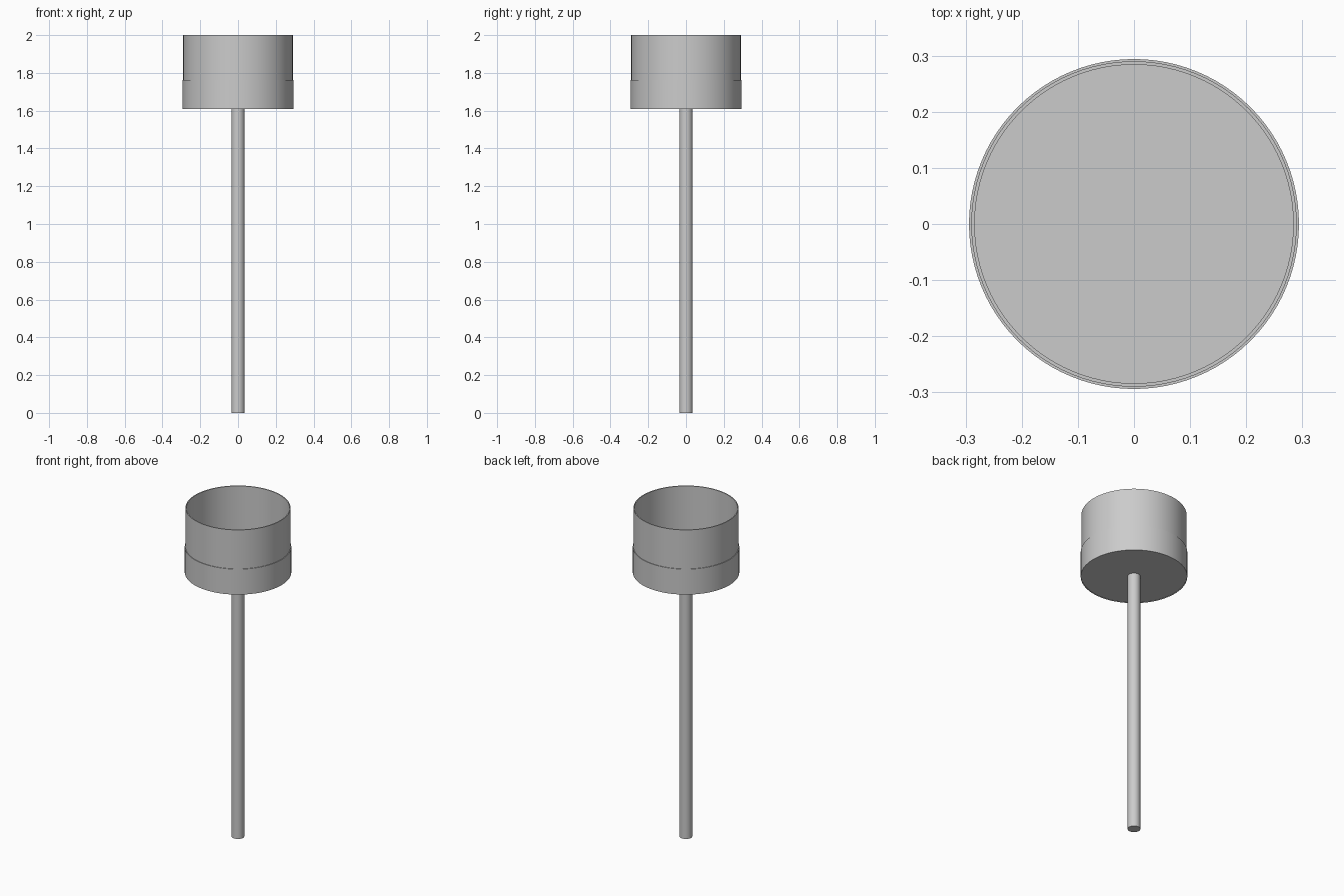
import bpy, bmesh, math

if "Cube" in bpy.data.objects:
    bpy.data.objects.remove(bpy.data.objects["Cube"])

SIDES = 96


def lathe(name, profile, sides=SIDES, closed=False):
    """Revolve an (r, z) profile about z; points with r = 0 become poles."""
    bm = bmesh.new()
    rings = []
    for r, z in profile:
        if r == 0:
            rings.append([bm.verts.new((0, 0, z))] * sides)
        else:
            rings.append([bm.verts.new((r * math.cos(2 * math.pi * i / sides),
                                        r * math.sin(2 * math.pi * i / sides), z))
                          for i in range(sides)])
    pairs = list(zip(rings, rings[1:]))
    if closed:
        pairs.append((rings[-1], rings[0]))
    for a, b in pairs:
        for i in range(sides):
            j = (i + 1) % sides
            bm.faces.new(list(dict.fromkeys((a[i], a[j], b[j], b[i]))))
    bmesh.ops.recalc_face_normals(bm, faces=bm.faces)
    mesh = bpy.data.meshes.new(name)
    bm.to_mesh(mesh)
    bm.free()
    obj = bpy.data.objects.new(name, mesh)
    bpy.context.collection.objects.link(obj)
    bpy.ops.object.select_all(action='DESELECT')
    obj.select_set(True)
    bpy.context.view_layer.objects.active = obj
    bpy.ops.object.shade_smooth_by_angle(angle=math.radians(30))
    return obj


# Open thin-walled cup with a flat floor
lathe("cup", [(0, 1.61), (0.29, 1.61), (0.29, 2.0),
              (0.284, 2.0), (0.284, 1.62), (0, 1.62)])

# Slightly wider band around the lower part of the cup
lathe("lower_band", [(0.29, 1.608), (0.294, 1.608), (0.294, 1.763), (0.29, 1.763)],
      closed=True)

# Post carrying the cup
lathe("post", [(0, 0), (0.035, 0), (0.035, 1.612), (0, 1.612)], sides=48)
